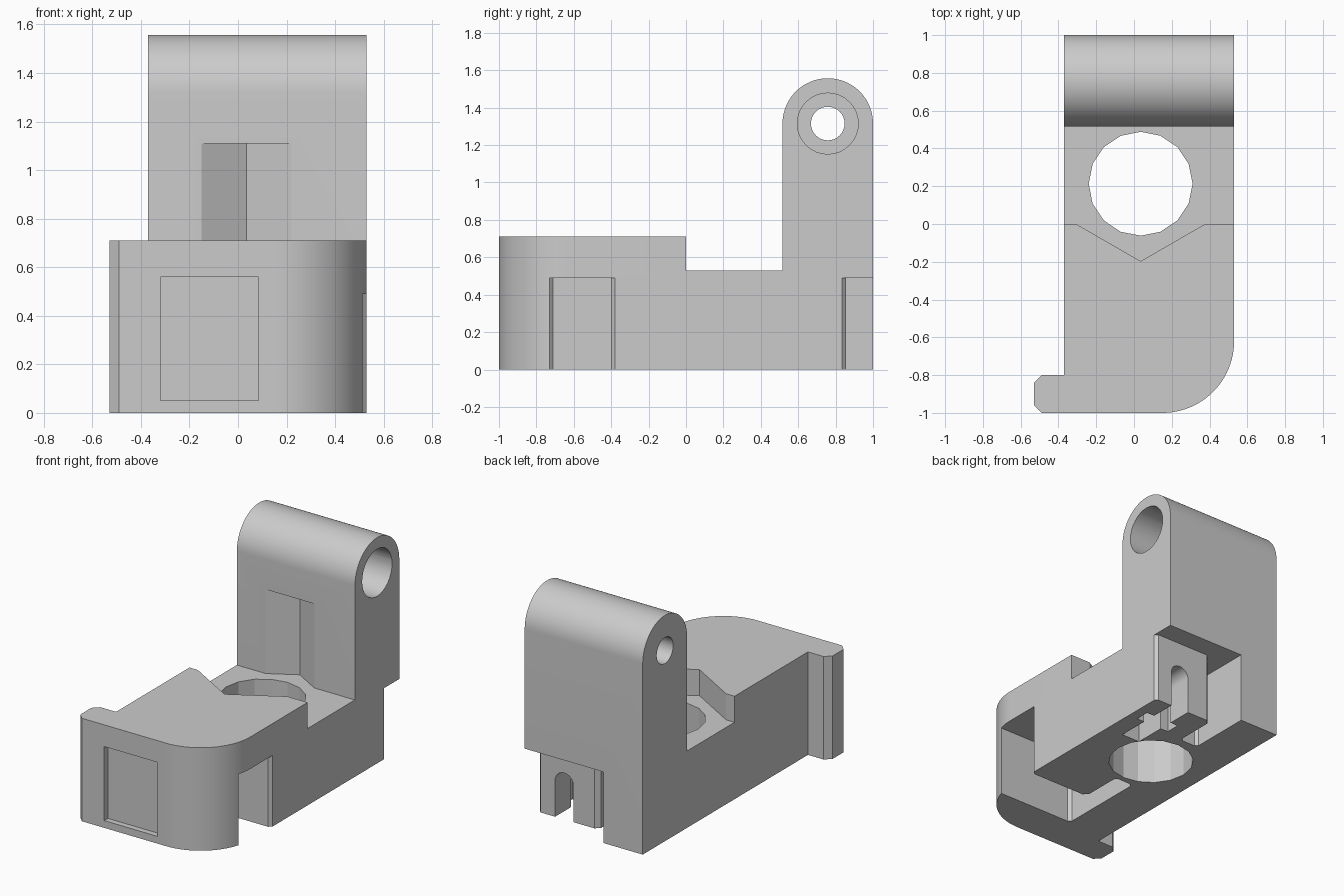
import bpy, bmesh, math
from mathutils import Vector

old = bpy.data.objects.get("Cube")
if old:
    bpy.data.objects.remove(old, do_unlink=True)

grey = bpy.data.materials.new("plain_grey")
grey.use_nodes = True
grey.diffuse_color = (0.6, 0.6, 0.6, 1)
grey.node_tree.nodes["Principled BSDF"].inputs["Base Color"].default_value = (0.6, 0.6, 0.6, 1)

# Plane mappings: profile point (a, b) at depth d
AXES = {
    "x": lambda a, b, d: Vector((d, a, b)),
    "y": lambda a, b, d: Vector((a, d, b)),
    "z": lambda a, b, d: Vector((a, b, d)),
}


def prism(name, points, axis, start, end):
    """Extrude a closed profile along an axis."""
    bm = bmesh.new()
    place = AXES[axis]
    face = bm.faces.new([bm.verts.new(place(a, b, start)) for a, b in points])
    result = bmesh.ops.extrude_face_region(bm, geom=[face])
    moved = [v for v in result["geom"] if isinstance(v, bmesh.types.BMVert)]
    bmesh.ops.translate(bm, verts=moved, vec=place(0, 0, end - start))
    bmesh.ops.recalc_face_normals(bm, faces=bm.faces)
    mesh = bpy.data.meshes.new(name)
    bm.to_mesh(mesh)
    bm.free()
    mesh.materials.append(grey)
    obj = bpy.data.objects.new(name, mesh)
    bpy.context.collection.objects.link(obj)
    return obj


def arc(cx, cy, r, a0, a1, steps):
    angles = [math.radians(a0 + (a1 - a0) * i / steps) for i in range(steps + 1)]
    return [(cx + r * math.cos(t), cy + r * math.sin(t)) for t in angles]


def circle(cx, cy, r, sides, turn=0):
    return arc(cx, cy, r, turn, turn + 360, sides)[:-1]


def rect(x0, y0, x1, y1):
    return [(x0, y0), (x1, y0), (x1, y1), (x0, y1)]


def combine(target, tool, operation="DIFFERENCE"):
    mod = target.modifiers.new("cut", "BOOLEAN")
    mod.operation = operation
    mod.solver = "EXACT"
    mod.object = tool
    bpy.context.view_layer.objects.active = target
    bpy.ops.object.modifier_apply(modifier=mod.name)
    bpy.data.objects.remove(tool, do_unlink=True)


# Side profile: raised front block, low deck, rounded upright
side = [(-1.1, 0), (1, 0)] + arc(0.758, 1.315, 0.242, 0, 180, 40)
side += [(0.516, 0.53), (0, 0.53), (0, 0.71), (-1.1, 0.71)]
bracket = prism("hinge_bracket", side, "x", -0.6, 0.6)

# Plan outline: rounded front corner and small hook on the other side
plan = [(-0.49, -1)] + arc(0.15, -0.62, 0.38, -90, 0, 24)
plan += [(0.53, 1.1), (-0.37, 1.1), (-0.37, -0.8), (-0.49, -0.8), (-0.53, -0.84), (-0.53, -0.96)]
combine(bracket, prism("plan_tool", plan, "z", -0.1, 1.7), "INTERSECT")

# Hexagonal clearance above the deck, and the round hole through it
CX, CY = 0.035, 0.213
combine(bracket, prism("hex_tool", circle(CX, CY, 0.41, 6, 90), "z", 0.53, 1.11))
combine(bracket, prism("hole_tool", circle(CX, CY, 0.275, 16), "z", -0.1, 0.6))

# Hinge hole with a wide counterbore on one side
combine(bracket, prism("pin_tool", circle(0.758, 1.315, 0.09, 32), "x", -0.7, 0.7))
combine(bracket, prism("bore_tool", circle(0.758, 1.315, 0.163, 32), "x", -0.1, 0.7))

# Shallow rectangular window in the front
combine(bracket, prism("window_tool", rect(-0.32, 0.05, 0.085, 0.56), "y", -1.1, -0.96))

# Hooked pockets open below, at the front side and the back corner
front_pocket = [(0.7, -0.73), (0.7, -0.38), (0.53, -0.38), (0.51, -0.4), (0.1, -0.4), (0.07, -0.37),
                (0.07, -0.12), (0.05, -0.1), (-0.05, -0.1), (-0.07, -0.12), (-0.07, -0.71), (-0.05, -0.73)]
back_pocket = [(0.7, 1.1), (0.7, 0.835), (0.53, 0.835), (0.51, 0.855), (0.1, 0.855), (0.07, 0.825),
               (0.07, 0.57), (0.05, 0.55), (-0.05, 0.55), (-0.07, 0.57), (-0.07, 1.1)]
for outline in (front_pocket, back_pocket):
    combine(bracket, prism("pocket_tool", outline, "z", -0.1, 0.49))

# Arched screw channel with a nut slot across it
arch = [(0.26, -0.1), (0.4, -0.1)] + arc(0.33, 0.25, 0.07, 0, 180, 16)
combine(bracket, prism("channel_tool", arch, "y", 0.36, 0.95))
combine(bracket, prism("nut_tool", rect(0.2, 0.58, 0.46, 0.68), "z", -0.1, 0.36))

# Smooth curved faces, keep edges sharp
bpy.ops.object.select_all(action="DESELECT")
bracket.select_set(True)
bpy.context.view_layer.objects.active = bracket
bpy.ops.object.shade_smooth_by_angle(angle=math.radians(20))
